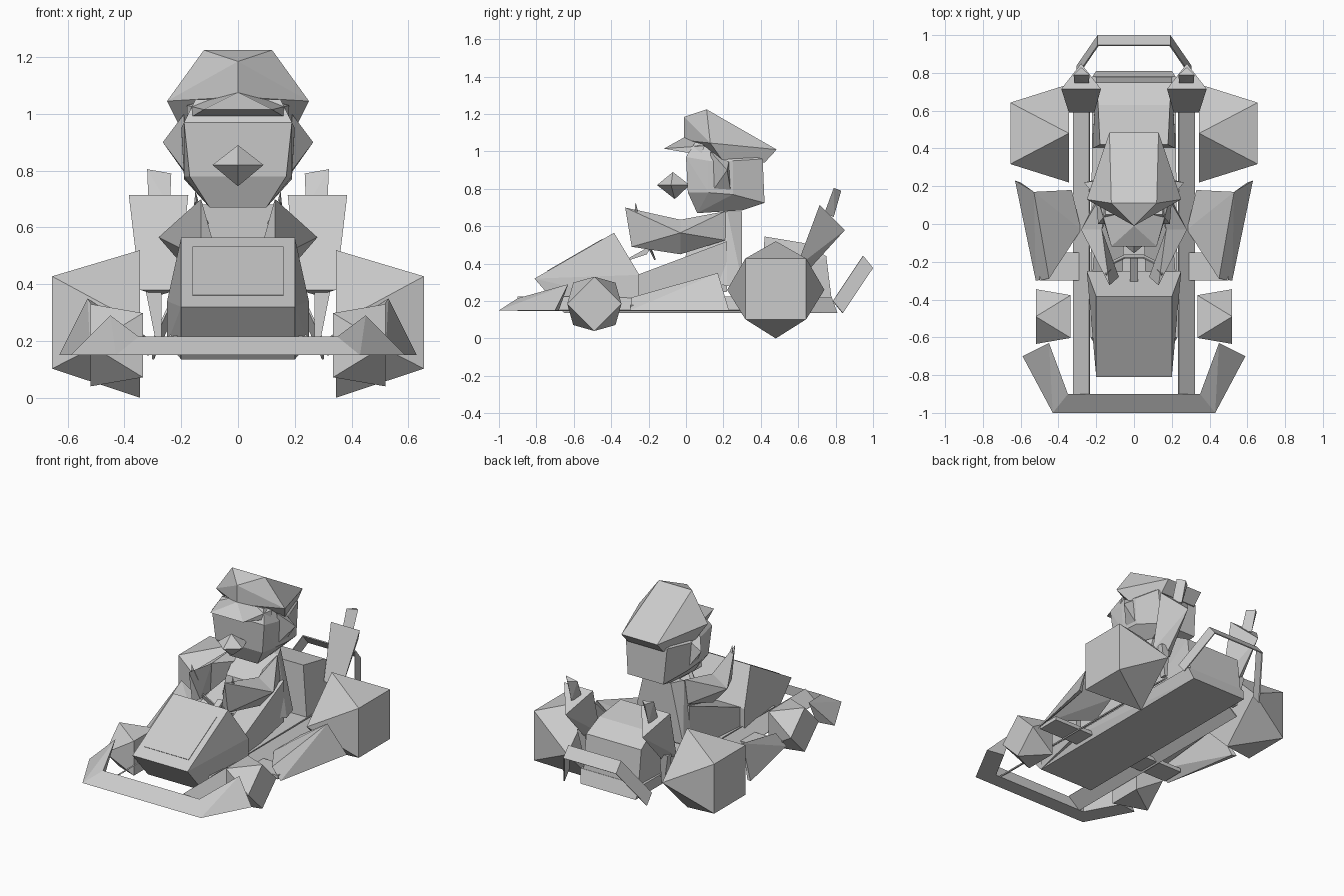
import bpy
import bmesh
from math import cos, sin, radians
from mathutils import Vector

default_cube = bpy.data.objects.get("Cube")
if default_cube:
    bpy.data.objects.remove(default_cube, do_unlink=True)

# One plain grey for the whole model
grey = bpy.data.materials.new("plain_grey")
grey.use_nodes = True
grey.diffuse_color = (0.6, 0.6, 0.6, 1)
grey.node_tree.nodes["Principled BSDF"].inputs["Base Color"].default_value = grey.diffuse_color


def finish(name, bm):
    """Turn a bmesh into a flat shaded object."""
    bmesh.ops.recalc_face_normals(bm, faces=bm.faces)
    mesh = bpy.data.meshes.new(name)
    bm.to_mesh(mesh)
    bm.free()
    mesh.materials.append(grey)
    part = bpy.data.objects.new(name, mesh)
    bpy.context.collection.objects.link(part)
    return part


def solid(name, points):
    """Convex faceted block around a few corner points."""
    bm = bmesh.new()
    for point in points:
        bm.verts.new(point)
    result = bmesh.ops.convex_hull(bm, input=bm.verts)
    unused = [g for g in result["geom_interior"] if isinstance(g, bmesh.types.BMVert)]
    bmesh.ops.delete(bm, geom=unused, context="VERTS")
    bmesh.ops.dissolve_limit(bm, angle_limit=radians(2), verts=bm.verts, edges=bm.edges)
    return finish(name, bm)


def flipped(points):
    return [(-x, y, z) for x, y, z in points]


def central(name, *points):
    """Symmetric block given by its left half."""
    return solid(name, list(points) + flipped(points))


def pair(name, *points):
    """The same block on the left and on the right."""
    solid("left_" + name, points)
    solid("right_" + name, flipped(points))


def box(x_range, y_range, z_range):
    return [(x, y, z) for x in x_range for y in y_range for z in z_range]


def ring(x, y, z, radius, start):
    """Four corners of a wheel side."""
    angles = [radians(start + 90 * i) for i in range(4)]
    return [(x, y + radius * cos(a), z + radius * sin(a)) for a in angles]


def strip(name, path, across):
    """Thin sheet along a path; across is its width direction."""
    bm = bmesh.new()
    across = Vector(across)
    rows = [(bm.verts.new(p), bm.verts.new(Vector(p) + across)) for p in path]
    for (a, b), (c, d) in zip(rows, rows[1:]):
        bm.faces.new((a, b, d, c))
    part = finish(name, bm)
    thickness = part.modifiers.new("thickness", "SOLIDIFY")
    thickness.thickness = 0.008
    thickness.offset = 0
    return part


# Wheels: a square on one side twisted against a diamond on the other
pair("rear_wheel", *ring(0.345, 0.48, 0.26, 0.26, 0), *ring(0.655, 0.48, 0.265, 0.23, 45))
pair("front_wheel", *ring(0.335, -0.49, 0.185, 0.16, 45), *ring(0.52, -0.49, 0.185, 0.145, 0))

# Chassis floor, outward sloping side rails and cross plate
central("floor_tub", (0.2, -0.65, 0.135), (0.2, 0.81, 0.135), (0.23, -0.6, 0.22), (0.22, 0.78, 0.22))
for side, name in ((1, "left_side_rail"), (-1, "right_side_rail")):
    strip(name, [(0.235 * side, y, 0.22) for y in (-0.9, 0.6)], (0.085 * side, 0, -0.07))
central("cross_plate", *box([0.5], (-0.3, -0.15), (0.155, 0.18)))

# Hood with a thin panel on its slope
central("hood", (0.2, -0.81, 0.32), (0.2, -0.385, 0.565), (0.2, -0.65, 0.135),
        (0.25, -0.25, 0.34), (0.25, -0.25, 0.19))
slope = Vector((0, 0.425, 0.245)).normalized()
lift = Vector((0, -slope.z, slope.y)) * 0.003
panel_points = []
for along in (0.08, 0.42):
    for x in (-0.16, 0.16):
        base = Vector((x, -0.81, 0.32)) + slope * along
        panel_points += [base + lift, base - lift]
solid("hood_panel", panel_points)

# Front bumper and its swept wings
central("front_bumper", (0.43, -1, 0.15), (0.35, -0.9, 0.15), (0.35, -0.9, 0.215))
pair("bumper_wing", (0.43, -1, 0.15), (0.35, -0.9, 0.15), (0.35, -0.9, 0.215),
     (0.59, -0.7, 0.15), (0.45, -0.63, 0.29), (0.47, -0.68, 0.15))

# Side pods: two thin panels meeting at a ridge, open below
ridge = [(0.53, 0.17, 0.35), (0.45, -0.29, 0.22)]
pair("pod_outer_panel", *ridge, (0.63, 0.23, 0.15), (0.52, -0.3, 0.15), (0.6, 0.22, 0.15))
pair("pod_inner_panel", *ridge, (0.33, 0.18, 0.22), (0.28, -0.03, 0.18), (0.5, 0.17, 0.32))

# Engine block behind the seat
central("engine_block", (0.18, 0.42, 0.545), (0.19, 0.63, 0.51), (0.22, 0.4, 0.2),
        (0.2, 0.75, 0.44), (0.2, 0.78, 0.2), (0.18, 0.75, 0.16))

# Exhausts: flared three sided funnel, thin tip and lower pipe
pair("exhaust_funnel", (0.175, 0.715, 0.715), (0.385, 0.715, 0.715), (0.28, 0.85, 0.58),
     (0.21, 0.59, 0.38), (0.345, 0.59, 0.38), (0.28, 0.65, 0.36))
pair("exhaust_tip", (0.235, 0.79, 0.79), (0.32, 0.79, 0.805), (0.28, 0.83, 0.79),
     (0.24, 0.74, 0.67), (0.315, 0.74, 0.67), (0.28, 0.79, 0.65))
pair("exhaust_pipe", *box((0.27, 0.33), (0.62, 0.66), [0.4]), *box((0.27, 0.29), (0.6, 0.64), [0.2]))

# Rear bumper bent out of a single strip
half_path = [(0.19, 0.945, 0.44), (0.3, 0.785, 0.2)]
strip("rear_bumper", half_path[::-1] + flipped(half_path), (0, 0.053, -0.065))

# Driver: legs, torso and arms
pair("leg", *box((0.06, 0.22), [-0.26], (0.2, 0.34)), *box((0.04, 0.18), [0.22], (0.25, 0.52)))
central("torso", (0.14, 0.22, 0.68), (0.1, 0.3, 0.68), (0.19, 0.3, 0.3), (0.2, 0.22, 0.28),
        (0.12, -0.02, 0.34), (0.1, 0.02, 0.56))
elbow = [(0.28, -0.03, 0.565), (0.17, -0.03, 0.635), (0.18, -0.03, 0.45)]
pair("upper_arm", *elbow, (0.14, 0.21, 0.68), (0.16, 0.21, 0.525), (0.06, 0.2, 0.6))
pair("forearm", *elbow, (0.13, -0.325, 0.7), (0.13, -0.29, 0.49), (0.08, -0.28, 0.52))

# Steering wheel: thin slanted rim with upright tips
rim = [(0.15, -0.27, 0.69), (0.13, -0.22, 0.54), (0.05, -0.18, 0.46)]
strip("steering_wheel", rim + flipped(rim)[::-1], (0, 0.015, -0.04))
pair("wheel_tip", (0.15, -0.27, 0.73), (0.16, -0.25, 0.63), (0.12, -0.24, 0.62), (0.14, -0.28, 0.62))
central("steering_column", (0.02, -0.18, 0.5), (0.02, -0.21, 0.45), (0.02, -0.36, 0.4))

# Head with nose and ears
central("head", (0.1, 0.06, 0.67), (0.1, 0.3, 0.685), (0.17, 0.01, 0.78), (0.19, 0.0, 0.97),
        (0.13, 0.42, 0.725), (0.2, 0.25, 0.95), (0.15, 0.41, 0.96), (0.19, 0.25, 0.77),
        (0.15, 0.05, 1.05), (0.2, 0.12, 0.95), (0.19, 0.12, 0.78))
central("nose", (0.09, -0.08, 0.82), (0, -0.07, 0.89), (0, -0.155, 0.82), (0, -0.06, 0.745), (0.05, 0.02, 0.82))
pair("ear", (0.265, 0.22, 0.9), (0.19, 0.13, 1.0), (0.19, 0.23, 0.95), (0.19, 0.15, 0.8), (0.18, 0.24, 0.78))

# Cap with a pointed brim
central("cap_crown", (0.12, 0.11, 1.225), (0, -0.01, 1.185), (0, -0.01, 1.06), (0.25, 0.13, 1.045),
        (0.13, 0.485, 1.01), (0.2, 0.2, 0.945), (0.13, 0.42, 0.94))
central("cap_brim", (0, -0.01, 1.075), (0.12, -0.118, 1.015), (0.18, 0.1, 1.03), (0.18, 0.08, 0.98))
